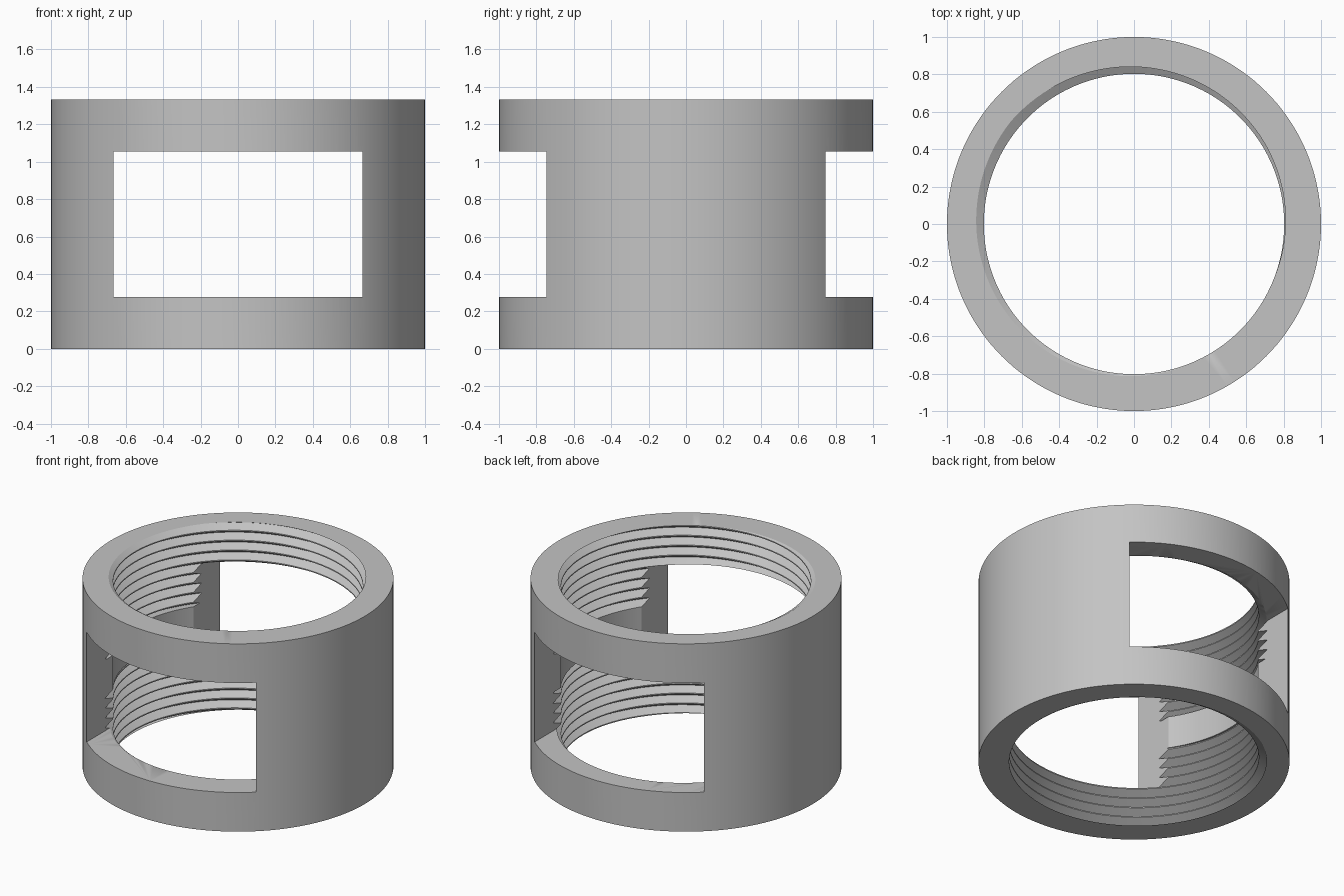
import bpy, bmesh, math

cube = bpy.data.objects.get("Cube")
if cube:
    bpy.data.objects.remove(cube, do_unlink=True)

HEIGHT, OUTER = 1.333, 1.0
BORE, ROOT = 0.803, 0.857          # thread crest and root radii
PITCH, SEGMENTS = 0.07, 144
LOWER_END, UPPER_START = 0.55, 0.78
FLANK = math.sqrt(3)               # sixty degree thread
HALF = (ROOT - BORE) / FLANK / PITCH
START = math.radians(140)

metal = bpy.data.materials.new("light grey")
metal.use_nodes = True
grey = (0.55, 0.55, 0.55, 1)
metal.diffuse_color = grey
metal.node_tree.nodes["Principled BSDF"].inputs["Base Color"].default_value = grey


def thread_radius(turn, z):
    u = ((z - HEIGHT) / PITCH - turn) % 1
    return max(BORE, ROOT - FLANK * min(u, 1 - u) * PITCH)


def thread_points(turn, low, high):
    """Inner wall points of one threaded zone, from low to high."""
    first = math.floor((low - HEIGHT) / PITCH) - 3
    last = math.ceil((high - HEIGHT) / PITCH) + 3
    points = []
    for k in range(first, last):
        for part in (0, HALF, 1 - HALF):
            z = HEIGHT + (k + part + turn) * PITCH
            z = min(high, max(low, z))
            points.append((thread_radius(turn, z), z))
    return points


# Threaded ring: a profile that climbs as it turns
bm = bmesh.new()
columns = []
for i in range(SEGMENTS + 1):
    angle = 2 * math.pi * i / SEGMENTS
    turn = (angle - START) / (2 * math.pi)
    profile = [(OUTER, HEIGHT), (OUTER, 0)]
    profile += thread_points(turn, 0, LOWER_END)
    profile += [(BORE, LOWER_END), (BORE, UPPER_START)]
    profile += thread_points(turn, UPPER_START, HEIGHT)
    columns.append([bm.verts.new((r * math.cos(angle), r * math.sin(angle), z))
                    for r, z in profile])
for a, b in zip(columns, columns[1:]):
    for j in range(len(a)):
        k = (j + 1) % len(a)
        bm.faces.new((a[j], a[k], b[k], b[j]))
bmesh.ops.remove_doubles(bm, verts=bm.verts, dist=0.00002)
bmesh.ops.dissolve_degenerate(bm, edges=bm.edges, dist=0.00001)
bmesh.ops.triangulate(bm, faces=bm.faces)
bmesh.ops.recalc_face_normals(bm, faces=bm.faces)
mesh = bpy.data.meshes.new("threaded_ring")
bm.to_mesh(mesh)
bm.free()
ring = bpy.data.objects.new("threaded_ring", mesh)
bpy.context.collection.objects.link(ring)
mesh.materials.append(metal)

# Rectangular window through front and back
bpy.ops.mesh.primitive_cube_add(size=1, location=(0, 0, HEIGHT / 2))
cutter = bpy.context.object
cutter.name = "window_cutter"
cutter.scale = (1.33, 3, 0.777)
cutter.hide_render = True
cutter.data.materials.append(metal)

cut = ring.modifiers.new("windows", 'BOOLEAN')
cut.operation = 'DIFFERENCE'
cut.solver = 'EXACT'
cut.object = cutter
bpy.ops.object.select_all(action='DESELECT')
ring.select_set(True)
bpy.context.view_layer.objects.active = ring
bpy.ops.object.modifier_apply(modifier=cut.name)
bpy.data.objects.remove(cutter, do_unlink=True)
bpy.ops.object.shade_smooth_by_angle(angle=math.radians(30))
